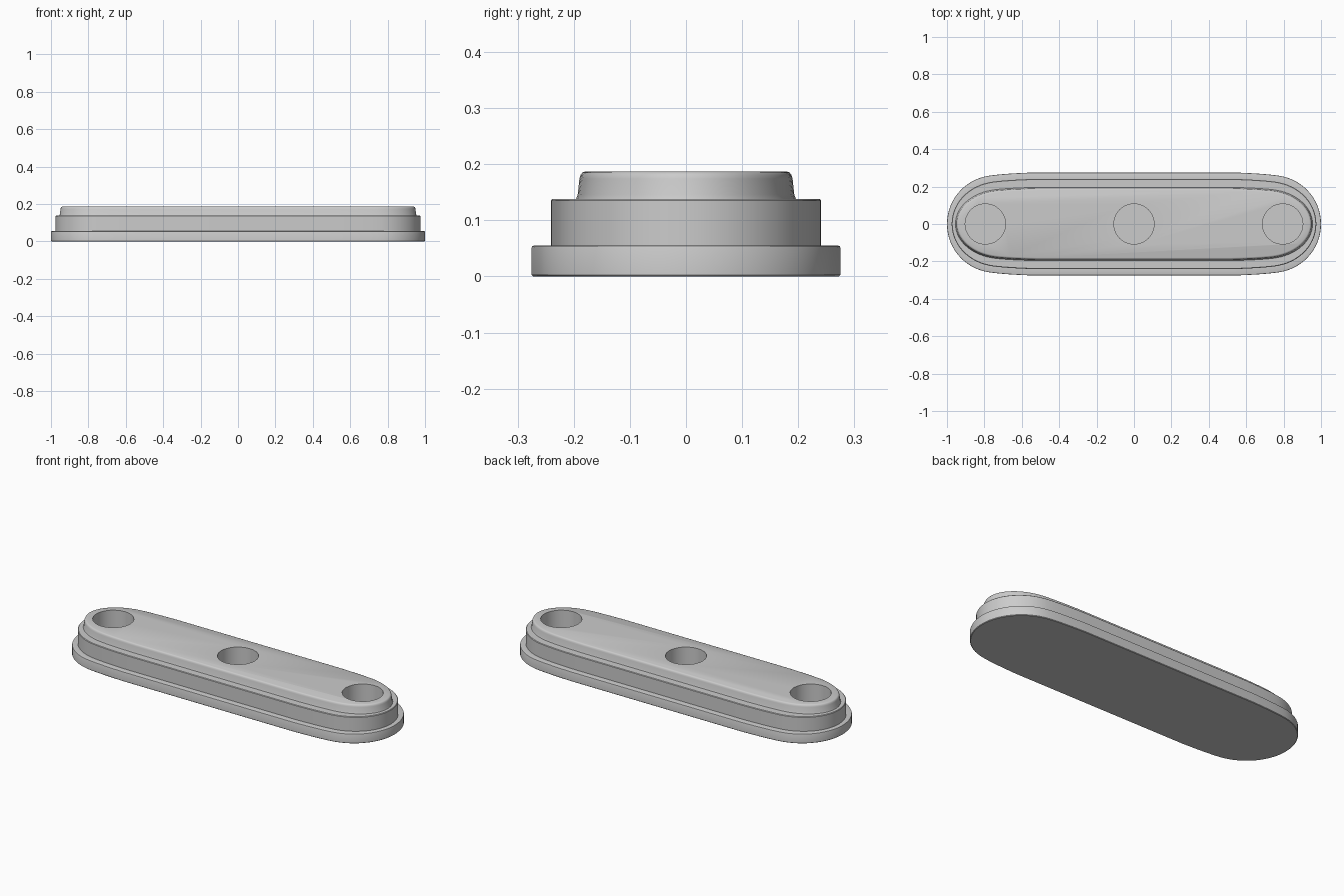
import bpy, bmesh
from math import cos, sin, radians, pi

if "Cube" in bpy.data.objects:
    bpy.data.objects.remove(bpy.data.objects["Cube"])


def outline():
    """Quarter plan of the base, mirrored to a closed loop (half sizes 1 x 0.275)."""
    q = []
    # round end, then a soft taper into the straight side
    for i in range(15):
        a = radians(77) * i / 14
        q.append((0.74 + 0.26 * cos(a), 0.26 * sin(a)))
    p0, p1, p2 = q[-1], (0.74, 0.2675), (0.55, 0.275)
    for i in range(1, 9):
        t = i / 8
        q.append(tuple((1 - t) ** 2 * a + 2 * t * (1 - t) * b + t * t * c
                       for a, b, c in zip(p0, p1, p2)))
    half = q + [(-x, y) for x, y in reversed(q)]
    return half + [(x, -y) for x, y in reversed(half[1:-1])]


def loft(name, profile):
    """Stack scaled copies of the outline; profile = (half x, half y, z)."""
    bm = bmesh.new()
    rings = [[bm.verts.new((x * hx, y * hy / 0.275, z)) for x, y in outline()]
             for hx, hy, z in profile]
    n = len(rings[0])
    for a, b in zip(rings, rings[1:]):
        for i in range(n):
            j = (i + 1) % n
            bm.faces.new((a[i], a[j], b[j], b[i]))
    bm.faces.new(rings[0][::-1])
    bm.faces.new(rings[-1])
    return make_object(name, bm)


def make_object(name, bm):
    bmesh.ops.recalc_face_normals(bm, faces=bm.faces)
    mesh = bpy.data.meshes.new(name)
    bm.to_mesh(mesh)
    bm.free()
    ob = bpy.data.objects.new(name, mesh)
    bpy.context.collection.objects.link(ob)
    return ob


# stepped body: flange, middle tier, rounded top tier
body = loft("stepped_body", [
    (0.997, 0.272, 0.0), (1.0, 0.275, 0.003), (1.0, 0.275, 0.051),
    (0.999, 0.274, 0.054), (0.996, 0.271, 0.055),
    (0.975, 0.241, 0.055), (0.975, 0.241, 0.135), (0.972, 0.238, 0.138),
    (0.955, 0.196, 0.138), (0.952, 0.193, 0.146), (0.949, 0.190, 0.174),
    (0.947, 0.188, 0.181), (0.944, 0.185, 0.185), (0.939, 0.180, 0.187),
])

# three blind round holes
bm = bmesh.new()
for x in (-0.795, 0, 0.795):
    geo = bmesh.ops.create_cone(bm, cap_ends=True, segments=24,
                                radius1=0.108, radius2=0.108, depth=0.2)
    bmesh.ops.translate(bm, verts=geo["verts"], vec=(x, 0, 0.055 + 0.1))
cutter = make_object("hole_cutter", bm)
cutter.hide_render = True

mod = body.modifiers.new("holes", 'BOOLEAN')
mod.operation = 'DIFFERENCE'
mod.solver = 'EXACT'
mod.object = cutter
bpy.context.view_layer.objects.active = body
body.select_set(True)
bpy.ops.object.modifier_apply(modifier=mod.name)
bpy.data.objects.remove(cutter)
bpy.ops.object.shade_smooth_by_angle(angle=radians(35))
